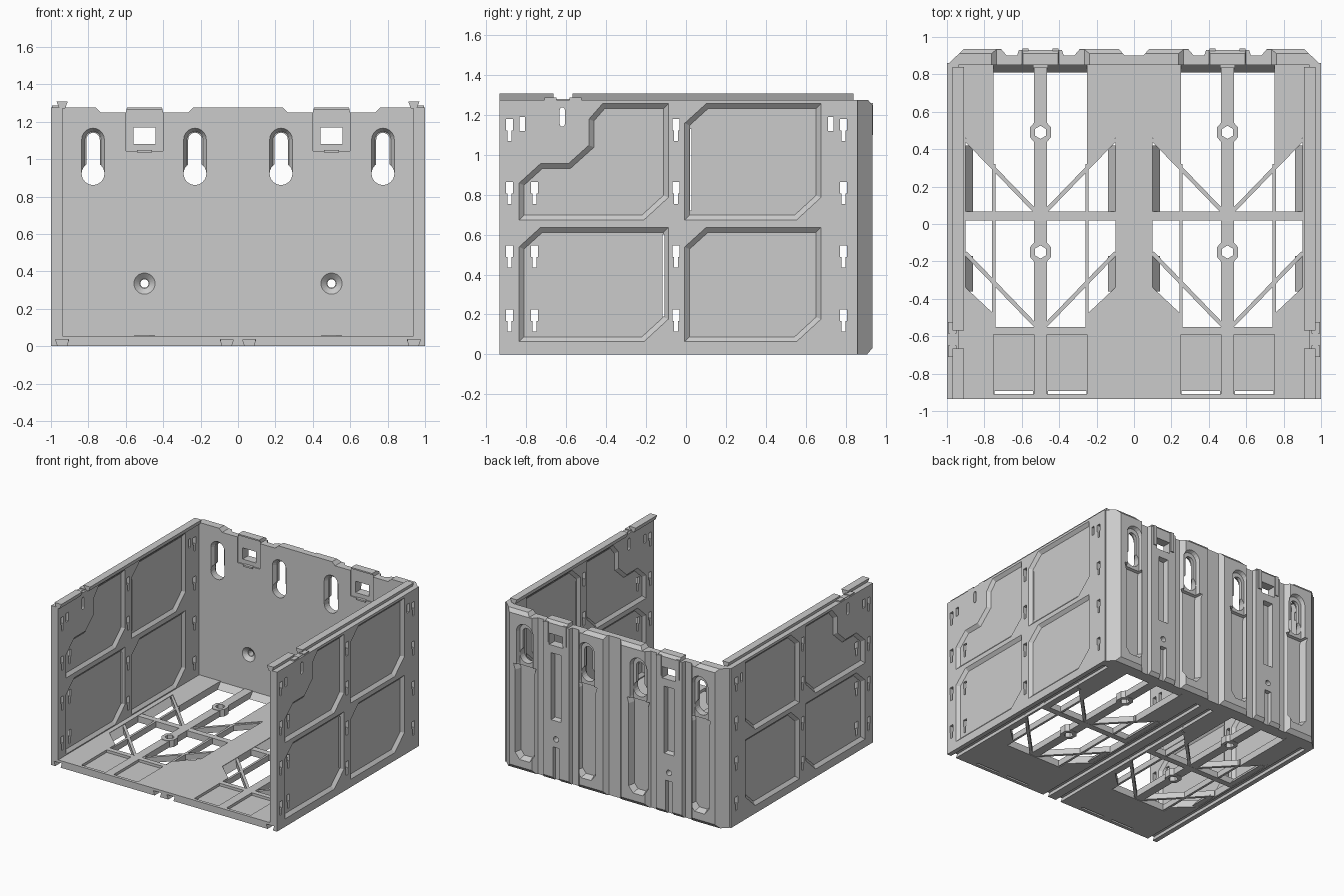
import bpy, bmesh, math
from mathutils import Vector

if "Cube" in bpy.data.objects:
    bpy.data.objects.remove(bpy.data.objects["Cube"])


def inset_poly(p, d):
    """Mitred inward offset of a 2D polygon."""
    n = len(p)
    v = [Vector(q) for q in p]
    area = sum(v[i].x * v[(i + 1) % n].y - v[(i + 1) % n].x * v[i].y for i in range(n))
    s = 1 if area > 0 else -1
    out = []
    for i in range(n):
        a, b = (v[i] - v[i - 1]).normalized(), (v[(i + 1) % n] - v[i]).normalized()
        n1, n2 = Vector((-a.y, a.x)) * s, Vector((-b.y, b.x)) * s
        out.append(v[i] + (n1 + n2) * (d / (1 + n1.dot(n2))))
    return out


def prism(bm, poly, axis, a, b, inset=0):
    """Extrude a 2D polygon along an axis from a to b, tapered at b."""
    def put(q, h):
        return {'x': (h, q[0], q[1]), 'y': (q[0], h, q[1]), 'z': (q[0], q[1], h)}[axis]
    lo = [bm.verts.new(put(q, a)) for q in poly]
    hi = [bm.verts.new(put(q, b)) for q in (inset_poly(poly, inset) if inset else poly)]
    n = len(lo)
    faces = [bm.faces.new(lo), bm.faces.new(hi[::-1])]
    faces += [bm.faces.new((lo[i], hi[i], hi[(i + 1) % n], lo[(i + 1) % n])) for i in range(n)]
    bmesh.ops.recalc_face_normals(bm, faces=faces)


def rect(x0, x1, y0, y1):
    return [(x0, y0), (x1, y0), (x1, y1), (x0, y1)]


def stadium(cx, z0, z1, r, n=10):
    arc = [math.pi * i / n for i in range(n + 1)]
    return ([(cx + r * math.cos(t), z1 + r * math.sin(t)) for t in arc] +
            [(cx - r * math.cos(t), z0 - r * math.sin(t)) for t in arc])


def ngon(cx, cy, r, n, ry=None, turn=0):
    return [(cx + r * math.cos(turn + 2 * math.pi * i / n),
             cy + (ry or r) * math.sin(turn + 2 * math.pi * i / n)) for i in range(n)]


def sym(poly):
    """Four copies of a profile, mirrored about x = -0.5 and x = 0.5."""
    return [[(c + s * u, v) for u, v in poly] for c in (-.5, .5) for s in (-1, 1)]


def both(poly):
    return [[(c + u, v) for u, v in poly] for c in (-.5, .5)]


def make(name, bm):
    me = bpy.data.meshes.new(name)
    bm.to_mesh(me)
    bm.free()
    ob = bpy.data.objects.new(name, me)
    bpy.context.collection.objects.link(ob)
    return ob


def carve(ob, bm):
    cut = make("cutter", bm)
    cut.hide_render = True
    m = ob.modifiers.new("carve", 'BOOLEAN')
    m.operation, m.solver, m.object, m.use_self = 'DIFFERENCE', 'EXACT', cut, True
    bpy.context.view_layer.objects.active = ob
    bpy.ops.object.modifier_apply(modifier=m.name)
    bpy.data.objects.remove(cut)


def mirror(ob):
    ob.modifiers.new("mirror", 'MIRROR')


def dovetail(cx):
    return [(cx - .02, -.01), (cx + .02, -.01), (cx + .035, .036), (cx - .035, .036)]


# Side wall with tapered panels on both faces, hanging slots and bottom groove
bm = bmesh.new()
prism(bm, rect(-.935, .86, 0, 1.276), 'x', .938, 1)
side = make("side_wall", bm)


def panel(y, z0, z1):
    return [(y, z0), (y, z1 - .1), (y + .11, z1), (y + .76 - .07, z1),
            (y + .69, z0 + .115), (y + .565, z0)]


lower_front, lower_back, upper_back = panel(-.775, .06, .64), panel(-.01, .06, .64), panel(-.01, .67, 1.26)
lower_front[0], lower_front[1], lower_front[2] = (-.84, .06), (-.84, .54), (-.73, .64)
upper_front = [(-.84, .67), (-.84, .86), (-.73, .96), (-.59, .96), (-.49, 1.05), (-.49, 1.18),
               (-.42, 1.26), (-.085, 1.26), (-.085, .785), (-.21, .67)]
bm = bmesh.new()
for p in (lower_front, lower_back, upper_back, upper_front):
    prism(bm, p, 'x', 1.003, .978, .028)
    prism(bm, p, 'x', .935, .958, .028)
for y in (-.885, -.76, -.05, .79):
    for z in (.17, .49, .81, 1.125):
        if y == -.76 and z > 1:
            continue
        prism(bm, rect(y - .017, y + .017, z - .003, z + .055), 'x', .9, 1.05)
        prism(bm, rect(y - .01, y + .01, z - .055, z), 'x', .9, 1.05)
for y in (-.82, .725):
    prism(bm, rect(y - .014, y + .014, 1.12, 1.19), 'x', .9, 1.05)
prism(bm, stadium(-.62, 1.155, 1.225, .013, 6), 'x', .9, 1.05)
prism(bm, rect(-.117, -.108, .19, .6), 'x', .9, 1.05)
prism(bm, rect(.021, .027, .72, 1.13), 'x', .9, 1.05)
prism(bm, dovetail(.94), 'y', -1, .8)
carve(side, bm)
mirror(side)

# Dovetail rails and small latches along the side tops
bm = bmesh.new()
for a, b in ((-.935, -.665), (-.57, .84)):
    prism(bm, [(.925, 1.27), (.955, 1.27), (.97, 1.308), (.91, 1.308)], 'y', a, b)
mirror(make("top_rail", bm))
bm = bmesh.new()
for y in (-.68, -.555):
    prism(bm, rect(.95, .995, y - .03, y + .03), 'z', 1.25, 1.287)
prism(bm, rect(.958, .985, -.7, -.53), 'z', 1.25, 1.28)
mirror(make("side_latch", bm))

# Corrugated back wall
half = [(.05, .9), (.08, .935), (.29, .935), (.32, .9), (.375, .9), (.385, .93), (.615, .93),
        (.625, .9), (.68, .9), (.71, .935), (.91, .935), (1, .85)]
bm = bmesh.new()
prism(bm, [(-x, y) for x, y in half[::-1]] + half + [(1, .849), (-1, .849)], 'z', 0, 1.276)
back = make("back_wall", bm)
bm = bmesh.new()
prism(bm, [(.9, 1.29), (.95, 1.29), (.95, 1.23)], 'x', -1.1, 1.1)
prism(bm, [(.9, -.01), (.95, -.01), (.95, .05)], 'x', -1.1, 1.1)
for p in sym([(.09, 1.29), (.1, 1.25), (.235, 1.25), (.275, 1.29)]):   # top notches
    prism(bm, p, 'y', .8, 1)
for c in (-.5, .5):
    prism(bm, rect(c - .06, c + .06, 1.08, 1.17), 'y', .8, 1)           # clip window
    prism(bm, rect(c - .1, c + .1, 1.045, 1.265), 'y', .84, .858)       # clip recess
    prism(bm, ngon(c, .335, .06, 24), 'y', .846, .876, .034)            # countersink
    prism(bm, ngon(c, .335, .022, 24), 'y', .8, 1)
    prism(bm, rect(c - .045, c + .045, .48, 1.02), 'y', .94, .89, .01)
    prism(bm, rect(c - .03, c + .03, -.02, .27), 'y', .94, .9, .006)
for c in (-.775, -.23, .23, .775):                                      # keyholes
    prism(bm, stadium(c, .925, 1.105, .063), 'y', .845, .88, .02)
    prism(bm, stadium(c, .925, 1.105, .036), 'y', .8, 1)
    prism(bm, ngon(c, .923, .061, 24), 'y', .8, 1)
    prism(bm, [(c - .085, .14), (c - .045, .09), (c + .045, .09), (c + .085, .14), (c + .085, .8),
               (c + .1, .85), (c - .1, .85), (c - .085, .8)], 'y', .94, .885, .02)
    prism(bm, stadium(c, .86, 1.11, .075), 'y', .94, .905, .012)
carve(back, bm)

# Window frame lips of the clips
bm = bmesh.new()
for c in (-.5, .5):
    prism(bm, rect(c - .04, c + .04, 1.035, 1.048), 'y', .835, .87)
    for s in (-1, 1):
        prism(bm, rect(c + s * .08 - .015, c + s * .08 + .015, 1.1, 1.26), 'y', .9, .938)
make("clip_lips", bm)

# Floor plate with openings
T = .056
bm = bmesh.new()
prism(bm, rect(-.94, .94, -.935, .855), 'z', 0, T)
floor = make("floor", bm)
bm = bmesh.new()
for p in both(rect(-.25, .25, -.55, .85)):
    prism(bm, p, 'z', -.1, .1)
for p in sym([(.24, -.49), (.4, -.34), (.4, .46), (.24, .30)]):
    prism(bm, p, 'z', -.1, .1)
for p in sym(rect(.035, .25, -.91, -.59)):
    prism(bm, p, 'z', .035, .1)
for p in sym(rect(.04, .245, -.908, -.892)):
    prism(bm, p, 'z', -.1, .1)
for x in (-.94, -.06, .06, .94):
    prism(bm, dovetail(x), 'y', -1, .8)
carve(floor, bm)

# Floor ribs, bosses with hexagonal holes, and sloped opening edges
bm = bmesh.new()
R = T - .002


def strip(u0, v0, u1, v1, w=.011):
    d = Vector((v0 - v1, u1 - u0)).normalized() * w
    return [(u0 + d.x, v0 + d.y), (u1 + d.x, v1 + d.y), (u1 - d.x, v1 - d.y), (u0 - d.x, v0 - d.y)]


for p in both(rect(-.035, .035, -.56, .86)):
    prism(bm, p, 'z', .004, R)
for p in both(rect(-.41, .41, .02, .068)):
    prism(bm, p, 'z', .003, R - .001)
for p in (strip(.02, .06, .402, .455), strip(.02, -.55, .402, -.155), rect(.24, .258, -.56, .32)):
    for q in sym(p):
        prism(bm, q, 'z', .005, R - .003)
for v in (.49, -.15):
    for p in both(ngon(0, v, .06, 8, .07, math.pi / 8)):
        prism(bm, p, 'z', .002, T + .002)
ribs = make("floor_ribs", bm)
bm = bmesh.new()
for v in (.49, -.15):
    for p in both(ngon(0, v, .035, 6, None, math.pi / 6)):
        prism(bm, p, 'z', -.1, .1)
carve(ribs, bm)
bm = bmesh.new()
for p in sym([(.401, R), (.401, .002), (.36, .002)]):
    prism(bm, p, 'y', .06, .42)
    prism(bm, p, 'y', -.36, -.17)
for c in (-.5, .5):
    prism(bm, [(.852, R), (.852, .002), (.81, .002)], 'x', c - .252, c + .252)
make("floor_opening_slopes", bm)
